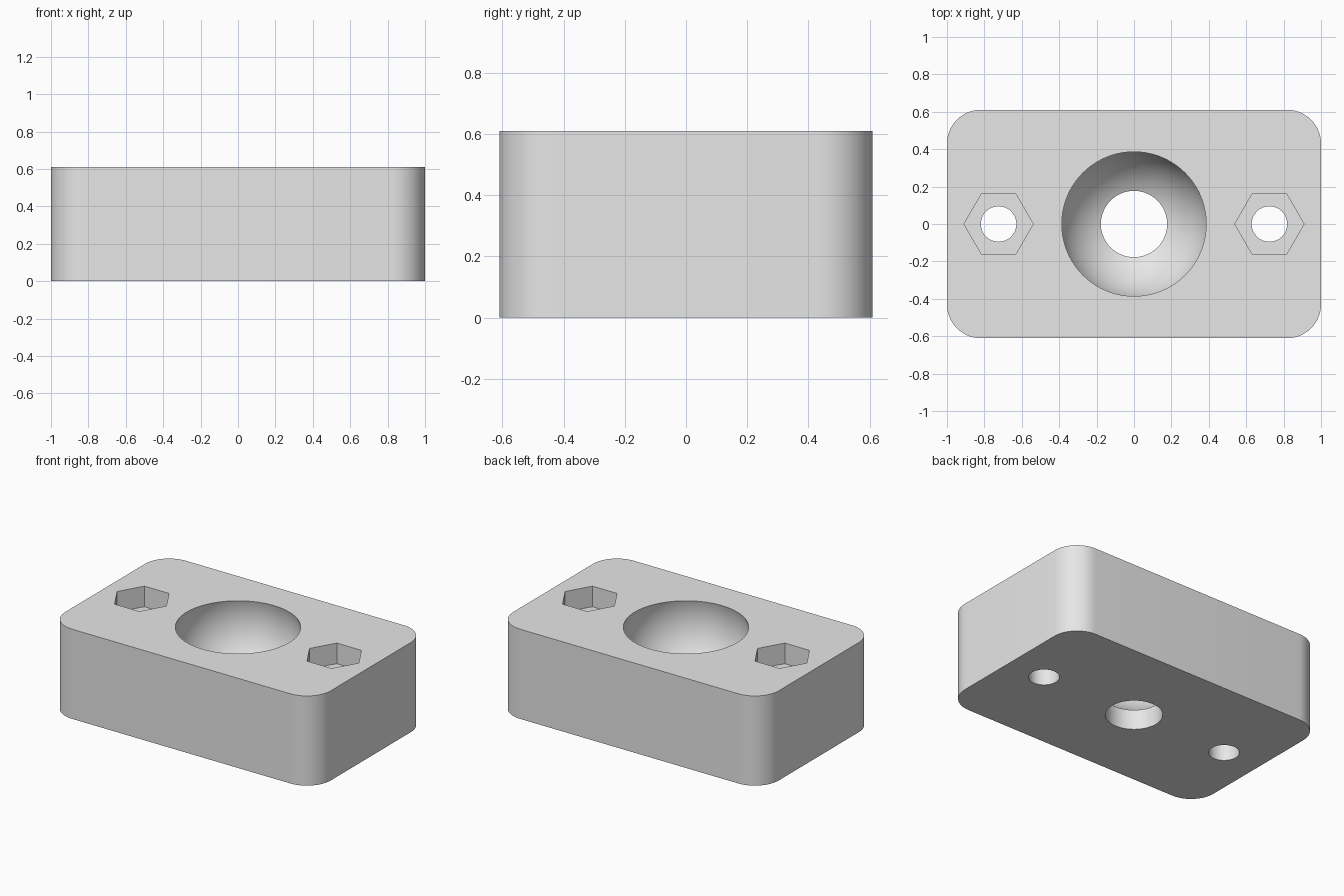
import bpy, bmesh, math
from mathutils import Matrix

default = bpy.data.objects.get("Cube")
if default:
    bpy.data.objects.remove(default, do_unlink=True)

WIDTH, DEPTH, HEIGHT, CORNER = 2.0, 1.22, 0.61, 0.18
BOLT_X = 0.724

grey = bpy.data.materials.new("light grey")
grey.use_nodes = True
grey.diffuse_color = (0.8, 0.8, 0.8, 1)
grey.node_tree.nodes["Principled BSDF"].inputs["Base Color"].default_value = (0.8, 0.8, 0.8, 1)


def make_object(name, bm):
    bmesh.ops.recalc_face_normals(bm, faces=bm.faces)
    mesh = bpy.data.meshes.new(name)
    bm.to_mesh(mesh)
    bm.free()
    mesh.materials.append(grey)
    obj = bpy.data.objects.new(name, mesh)
    bpy.context.collection.objects.link(obj)
    return obj


def prism(name, radius, sides, x, bottom, top):
    bm = bmesh.new()
    place = Matrix.Translation((x, 0, (bottom + top) / 2))
    bmesh.ops.create_cone(bm, cap_ends=True, segments=sides, radius1=radius,
                          radius2=radius, depth=top - bottom, matrix=place)
    # turn six-sided pockets so that a corner points along x
    bmesh.ops.rotate(bm, verts=bm.verts, cent=(x, 0, 0),
                     matrix=Matrix.Rotation(math.pi / 2, 3, "Z"))
    return make_object(name, bm)


# Block with rounded upright corners
bm = bmesh.new()
bmesh.ops.create_cube(bm, size=1)
bmesh.ops.scale(bm, vec=(WIDTH, DEPTH, HEIGHT), verts=bm.verts)
bmesh.ops.translate(bm, vec=(0, 0, HEIGHT / 2), verts=bm.verts)
upright = [e for e in bm.edges if abs(e.verts[0].co.z - e.verts[1].co.z) > 0.1]
bmesh.ops.bevel(bm, geom=upright, offset=CORNER, segments=14, profile=0.5, affect="EDGES")
block = make_object("socket_block", bm)

# Ball socket, centred a little below the top face
bm = bmesh.new()
bmesh.ops.create_uvsphere(bm, u_segments=96, v_segments=48, radius=0.402,
                          matrix=Matrix.Translation((0, 0, 0.498)))
cutters = [make_object("ball_socket_cutter", bm)]

# Through hole below the ball, and bolt holes with nut pockets
cutters.append(prism("centre_hole_cutter", 0.177, 96, 0, -0.1, 0.4))
for side, x in (("left", BOLT_X), ("right", -BOLT_X)):
    cutters.append(prism(side + "_bolt_hole_cutter", 0.095, 48, x, -0.1, HEIGHT + 0.1))
    cutters.append(prism(side + "_nut_pocket_cutter", 0.185, 6, x, HEIGHT - 0.14, HEIGHT + 0.1))

bpy.ops.object.select_all(action="DESELECT")
bpy.context.view_layer.objects.active = block
block.select_set(True)
for cutter in cutters:
    cutter.hide_render = True
    cut = block.modifiers.new(cutter.name, "BOOLEAN")
    cut.operation = "DIFFERENCE"
    cut.solver = "EXACT"
    cut.object = cutter
    bpy.ops.object.modifier_apply(modifier=cut.name)
    bpy.data.objects.remove(cutter, do_unlink=True)

bpy.ops.object.shade_smooth_by_angle(angle=math.radians(30))
